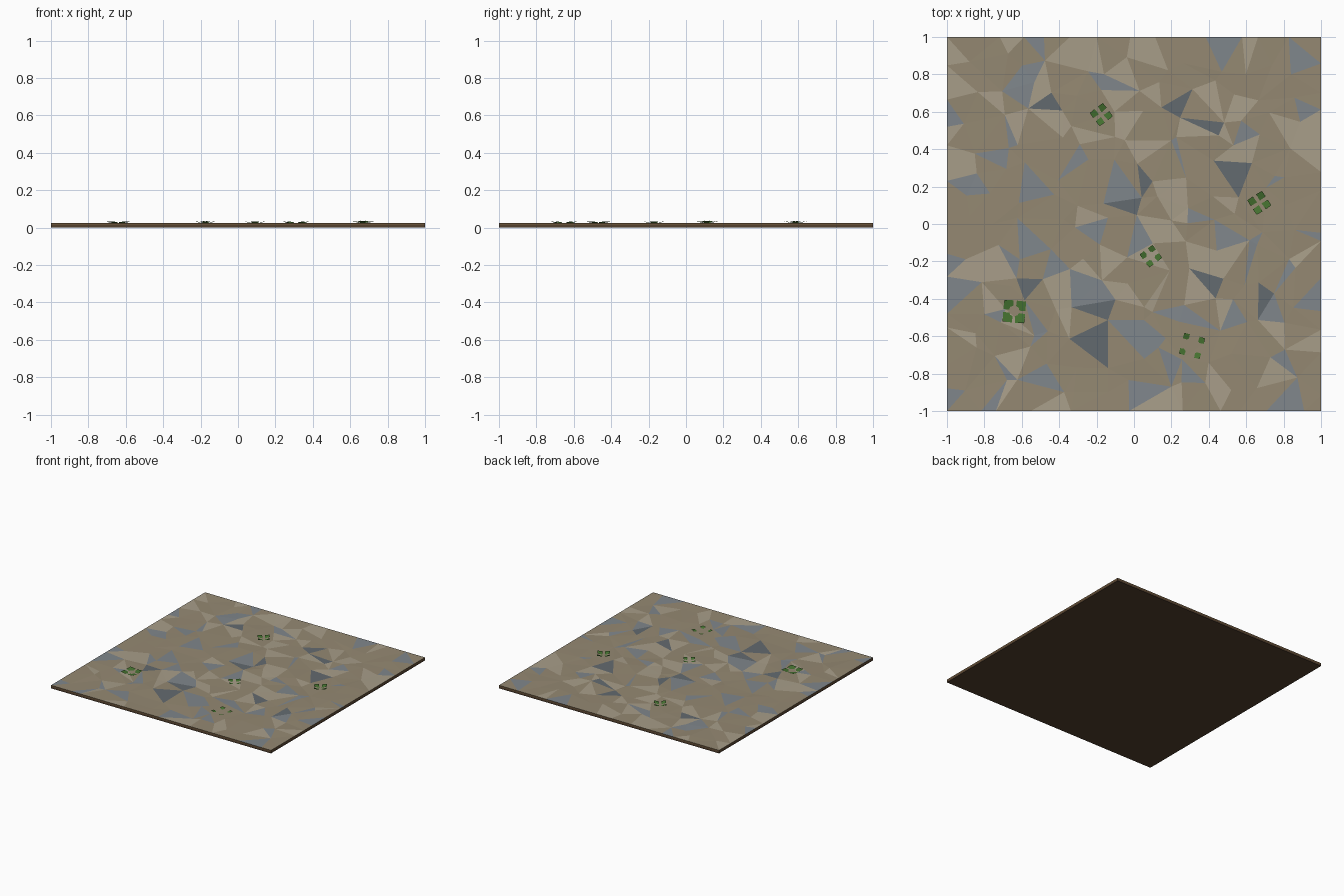
import bpy, math, random
from mathutils import Vector
from mathutils.geometry import delaunay_2d_cdt

if "Cube" in bpy.data.objects:
    bpy.data.objects.remove(bpy.data.objects["Cube"])

random.seed(7)
TOP, SPLIT = 0.025, 0.013


def material(name, rgb):
    m = bpy.data.materials.new(name)
    m.diffuse_color = (*rgb, 1)
    m.use_nodes = True
    m.node_tree.nodes["Principled BSDF"].inputs["Base Color"].default_value = m.diffuse_color
    return m


def mesh_object(name, verts, faces, mats):
    me = bpy.data.meshes.new(name)
    me.from_pydata(verts, [], faces)
    for m in mats:
        me.materials.append(m)
    ob = bpy.data.objects.new(name, me)
    bpy.context.collection.objects.link(ob)
    return ob


sand = material("sand", (0.30, 0.25, 0.17))
pale = material("pale_stone", (0.39, 0.34, 0.25))
slate = material("blue_grey_stone", (0.215, 0.24, 0.26))
dark = material("dark_stone", (0.125, 0.145, 0.16))
soil = material("soil", (0.14, 0.085, 0.04))
subsoil = material("subsoil", (0.085, 0.05, 0.027))
leaf = material("leaf", (0.06, 0.17, 0.03))

# Faceted ground surface: jittered grid, triangulated, border kept straight
N = 15
step = 2 / (N - 1)
pts = []
for i in range(N):
    for j in range(N):
        x, y = -1 + i * step, -1 + j * step
        if 0 < i < N - 1:
            x += random.uniform(-.42, .42) * step
        if 0 < j < N - 1:
            y += random.uniform(-.42, .42) * step
        pts.append(Vector((x, y)))
verts2, _, faces, *_ = delaunay_2d_cdt(pts, [], [], 0, 1e-5)
verts = []
for v in verts2:
    edge = max(abs(v.x), abs(v.y)) > 0.999
    verts.append((v.x, v.y, TOP if edge else TOP + random.uniform(-.005, .001)))
ground = mesh_object("ground_surface", verts, faces, [sand, pale, slate, dark])

# Stone patches: known spots for dark and blue-grey facets, the rest scattered
dark_spots = [(-.42, .65), (.28, .7), (.36, .53), (.08, .28), (-.02, .05), (.55, .22),
              (.43, -.3), (.7, -.41), (-.27, -.65), (-.17, -.5), (-.54, -.3)]
slate_spots = [(-.5, .85), (-.28, .37), (-.08, .73), (.22, .43), (.56, .45), (-.68, .47),
               (-.8, .15), (-.95, -.35), (-.72, -.52), (-.52, -.55), (-.3, -.35), (-.05, -.55),
               (.08, -.65), (.2, -.75), (.6, -.1), (.8, .25), (.8, -.2), (.95, -.38),
               (.75, -.72), (-.7, -.83), (-.95, -.93), (.9, .6), (.45, .92), (.02, -.9)]
polys = ground.data.polygons
for p in polys:
    p.material_index = random.choices([0, 1, 2], [70, 23, 7])[0]
for index, spots in ((2, slate_spots), (3, dark_spots)):
    for s in spots:
        near = min(polys, key=lambda p: (p.center.xy - Vector(s)).length)
        near.material_index = index

# Soil layers below the surface
def layer(name, z0, z1, mat, closed):
    c = [(-1, -1), (1, -1), (1, 1), (-1, 1)]
    vs = [(x, y, z) for z in (z0, z1) for x, y in c]
    fs = [(i, (i + 1) % 4, (i + 1) % 4 + 4, i + 4) for i in range(4)]
    if closed:
        fs += [(3, 2, 1, 0)]
    mesh_object(name, vs, fs, [mat])


layer("upper_soil_wall", SPLIT, TOP, soil, False)
layer("lower_soil_base", 0, SPLIT, subsoil, True)

# Small sprouts: four kite leaves rising outwards from a buried centre
def sprout(name, x, y, turn, inner, tip, width, height):
    vs, fs = [], []
    for k in range(4):
        a = math.radians(turn + 90 * k)
        mid = (inner + tip) / 2 + 0.003
        n = len(vs)
        for r, s, z in ((inner, 0, TOP - .004), (mid, -width, TOP + height * .6),
                        (tip, 0, TOP + height), (mid, width, TOP + height * .6)):
            vs.append((x + r * math.cos(a) - s * math.sin(a),
                       y + r * math.sin(a) + s * math.cos(a), z))
        fs.append((n, n + 1, n + 2, n + 3))
    mesh_object(name, vs, fs, [leaf])


for i, args in enumerate([
        (-.175, .585, -8, .012, .062, .024, .010),
        (.67, .113, -12, .012, .065, .026, .012),
        (.09, -.172, -8, .015, .060, .022, .009),
        (-.64, -.468, 40, .008, .082, .036, .009),
        (.31, -.652, 30, .035, .080, .022, .008)]):
    sprout(f"sprout_{i + 1}", *args)
